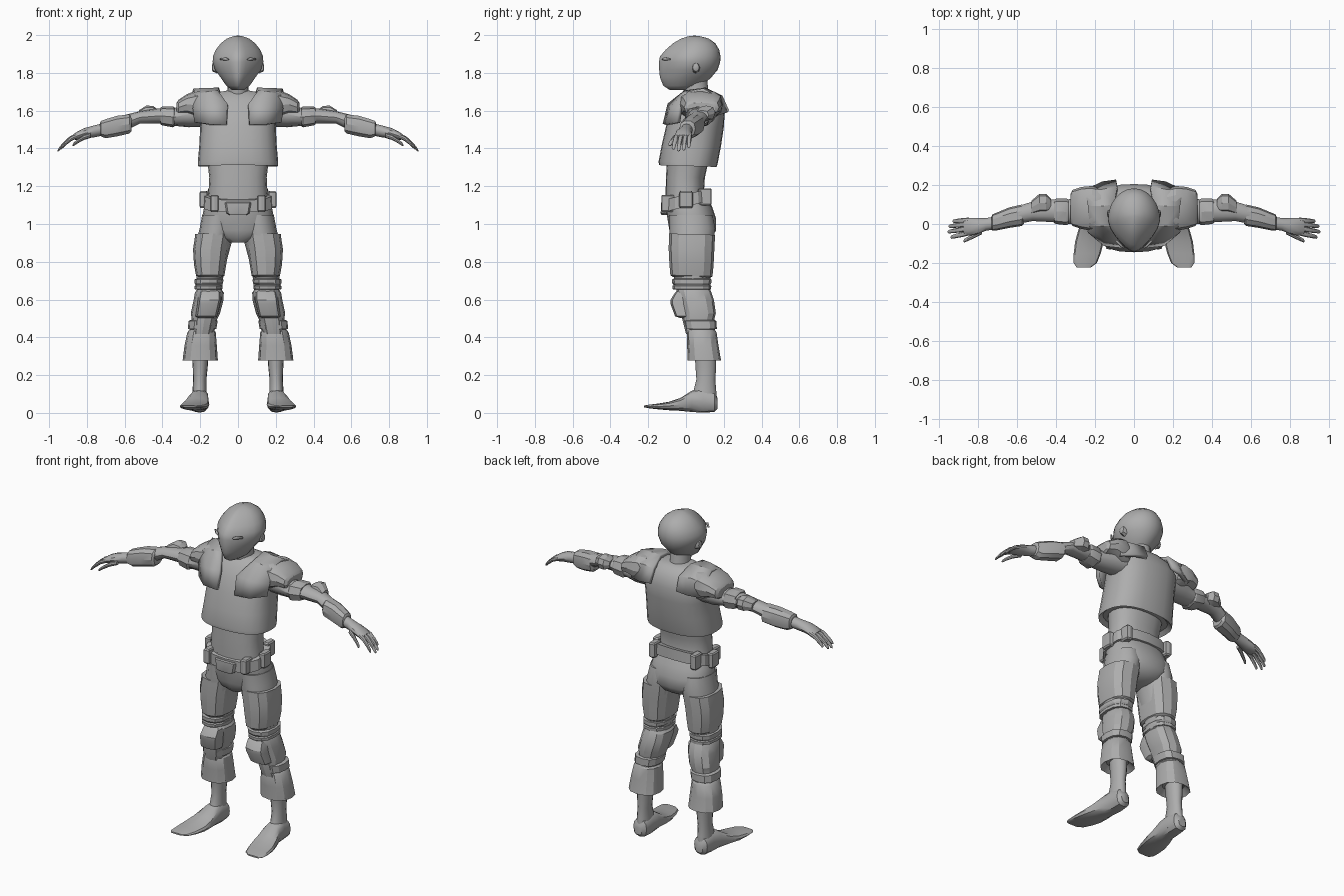
import bpy, bmesh, math

suit = bpy.data.materials.new("suit_grey")
suit.diffuse_color = (0.42, 0.42, 0.42, 1)


def finish(name, bm, mirror=False, angle=35):
    bmesh.ops.recalc_face_normals(bm, faces=bm.faces)
    me = bpy.data.meshes.new(name)
    bm.to_mesh(me)
    bm.free()
    ob = bpy.data.objects.new(name, me)
    bpy.context.collection.objects.link(ob)
    me.materials.append(suit)
    bpy.ops.object.select_all(action='DESELECT')
    ob.select_set(True)
    bpy.context.view_layer.objects.active = ob
    bpy.ops.object.shade_smooth_by_angle(angle=math.radians(angle))
    if mirror:
        ob.modifiers.new("mirror", 'MIRROR')
    return ob


def loft(name, rings, axis='z', n=12, p=1.0, mirror=False, pinch=0.0, shear=0.0, angle=35):
    """Skin rings of (position on axis, min a, max a, min b, max b)."""
    bm = bmesh.new()
    loops = []
    for t, a0, a1, b0, b1 in rings:
        loop = []
        for i in range(n):
            w = 2 * math.pi * i / n
            c, s = math.cos(w), math.sin(w)
            c = math.copysign(abs(c) ** p, c) if abs(c) > 1e-6 else 0
            s = math.copysign(abs(s) ** p, s) if abs(s) > 1e-6 else 0
            c *= 1 - pinch * max(0, -s) ** 1.5      # narrows towards the front
            a = (a0 + a1) / 2 + c * (a1 - a0) / 2
            b = (b0 + b1) / 2 + s * (b1 - b0) / 2
            co = {'x': (t, a, b), 'y': (a, t, b), 'z': (a, b, t + shear * b)}[axis]
            loop.append(bm.verts.new(co))
        loops.append(loop)
    for l, m in zip(loops, loops[1:]):
        for i in range(n):
            j = (i + 1) % n
            bm.faces.new((l[i], l[j], m[j], m[i]))
    bm.faces.new(loops[0])
    bm.faces.new(loops[-1])
    return finish(name, bm, mirror, angle)


def sheet(name, rows, thickness, mirror=True):
    """Plate made from rows of points, thickened."""
    bm = bmesh.new()
    g = [[bm.verts.new(c) for c in r] for r in rows]
    for r, s in zip(g, g[1:]):
        for i in range(len(r) - 1):
            bm.faces.new((r[i], r[i + 1], s[i + 1], s[i]))
    ob = finish(name, bm, mirror, 30)
    so = ob.modifiers.new("thickness", 'SOLIDIFY')
    so.thickness, so.offset = thickness, 0
    return ob


def sym(z, w, y0, y1):
    return (z, -w, w, y0, y1)


# Head, neck, ears and eye slits
loft("head", [sym(1.712, .03, -.085, .03), sym(1.735, .062, -.12, .085), sym(1.78, .093, -.138, .135),
              sym(1.82, .122, -.142, .168), sym(1.86, .134, -.143, .181), sym(1.89, .133, -.138, .183),
              sym(1.925, .118, -.108, .176), sym(1.96, .091, -.068, .155), sym(1.985, .058, -.025, .12),
              sym(1.997, .025, .015, .075), sym(2.0, .004, .04, .05)], n=24, pinch=.45, angle=60)
loft("neck", [sym(1.62, .075, -.01, .14), sym(1.70, .055, -.01, .12), sym(1.78, .06, -.03, .11)], n=16)
loft("ear", [(.11, .03, .075, 1.80, 1.86), (.134, .035, .07, 1.81, 1.855), (.138, .045, .06, 1.82, 1.84)],
     'x', 8, mirror=True)
sheet("eye_slit", [[(.05, -.122, 1.877), (.066, -.112, 1.885), (.092, -.085, 1.879)],
                   [(.05, -.122, 1.871), (.066, -.113, 1.869), (.092, -.085, 1.871)]], .009)

# Vest over the torso, with a flat hem
loft("vest", [sym(1.33, .19, -.12, .14), sym(1.31, .213, -.143, .162), sym(1.33, .213, -.145, .168),
              sym(1.42, .205, -.128, .185), sym(1.52, .200, -.105, .200), sym(1.60, .205, -.075, .205),
              sym(1.66, .18, -.04, .185), sym(1.70, .12, .0, .15), sym(1.71, .065, .02, .12)],
     n=24, p=.8, shear=-.03)
loft("waist", [sym(1.10, .165, -.108, .115), sym(1.17, .156, -.108, .095), sym(1.25, .152, -.106, .10),
               sym(1.36, .165, -.10, .125)], n=20, p=.85)

# Shoulder yoke running from the chest over the top to the back
sheet("yoke_plate", [[(.06, -.113, 1.53), (.15, -.103, 1.53), (.225, -.04, 1.54)],
                     [(.055, -.088, 1.635), (.15, -.075, 1.62), (.235, -.03, 1.61)],
                     [(.105, -.005, 1.70), (.16, -.005, 1.695), (.225, -.005, 1.68)],
                     [(.10, .10, 1.715), (.16, .09, 1.712), (.235, .09, 1.71)],
                     [(.085, .185, 1.675), (.16, .17, 1.675), (.25, .17, 1.665)],
                     [(.09, .218, 1.60), (.16, .208, 1.59), (.24, .17, 1.58)]], .022)
loft("shoulder_cap", [(.17, -.03, .18, 1.55, 1.712), (.215, -.035, .195, 1.555, 1.712),
                      (.27, -.025, .19, 1.58, 1.69), (.315, -.01, .175, 1.58, 1.66),
                      (.325, .005, .155, 1.585, 1.645)], 'x', 12, .75, True, angle=25)

# Arms: upper arm, elbow pad, forearm, cuff
loft("upper_arm", [(.15, .0, .16, 1.52, 1.66), (.26, .0, .15, 1.515, 1.65), (.34, .0, .125, 1.523, 1.615),
                   (.42, .01, .125, 1.535, 1.615), (.52, .015, .115, 1.535, 1.60),
                   (.60, .0, .09, 1.495, 1.58)], 'x', 12, mirror=True)
loft("upper_arm_band", [(.335, .0, .125, 1.52, 1.62), (.345, -.006, .13, 1.515, 1.625),
                        (.40, .0, .13, 1.525, 1.625), (.41, .005, .125, 1.53, 1.62)], 'x', 8, .75, True, angle=25)
loft("elbow_pad", [(.425, .07, .13, 1.56, 1.61), (.45, .06, .155, 1.55, 1.628),
                   (.485, .06, .155, 1.55, 1.630), (.525, .05, .12, 1.555, 1.605)], 'x', 8, .75, True, angle=25)
loft("forearm_guard", [(.565, .0, .085, 1.49, 1.575), (.575, -.01, .10, 1.48, 1.585),
                       (.64, -.02, .085, 1.465, 1.578), (.70, -.032, .06, 1.455, 1.56),
                       (.725, -.035, .05, 1.465, 1.55), (.73, -.025, .04, 1.475, 1.54)], 'x', 10, .8, True, angle=25)

# Hands: palm, four fingers and a thumb
loft("palm", [(.70, -.025, .04, 1.475, 1.54), (.76, -.035, .03, 1.462, 1.525), (.81, -.055, .03, 1.455, 1.512),
              (.85, -.06, .03, 1.448, 1.493), (.875, -.055, .025, 1.45, 1.475)], 'x', 12, mirror=True)
fingers = [("index_finger", .845, .94, -.045, -.068, 1.40), ("middle_finger", .85, .955, -.023, -.04, 1.39),
           ("ring_finger", .85, .95, .0, -.012, 1.395), ("little_finger", .845, .93, .02, .014, 1.41),
           ("thumb", .78, .875, -.04, -.088, 1.42)]
for name, x0, x1, y0, y1, z1 in fingers:
    rings = []
    for t, r in ((0, .013), (.4, .013), (.75, .011), (.95, .009), (1, .003)):
        x, y = x0 + (x1 - x0) * t, y0 + (y1 - y0) * t
        z = 1.472 + (z1 - 1.472) * t ** 1.6
        rings.append((x, y - r, y + r, z - r, z + r))
    loft(name, rings, 'x', 8, mirror=True)

# Pelvis, belt and belt pouches
loft("pelvis", [sym(.905, .05, -.05, .09), sym(.93, .12, -.075, .135), sym(.97, .185, -.088, .16),
                sym(1.03, .192, -.098, .16), sym(1.09, .180, -.11, .14), sym(1.14, .165, -.108, .115)], n=20, p=.85)
loft("belt", [sym(1.095, .17, -.105, .115), sym(1.095, .187, -.122, .132), sym(1.16, .183, -.122, .128),
              sym(1.16, .16, -.10, .11)], n=16, p=.75, shear=.25, angle=25)
loft("belt_buckle", [sym(1.05, .045, -.13, -.10), sym(1.06, .06, -.134, -.10), sym(1.115, .07, -.132, -.10),
                     sym(1.12, .065, -.125, -.10)], n=8, p=.4, angle=25)
for name, x, y, z in (("front_pouch", .125, -.095, 1.115), ("side_pouch", .183, .0, 1.135),
                      ("back_pouch", .14, .10, 1.15)):
    loft(name, [(z - .048, x - .016, x + .014, y - .03, y + .03), (z - .04, x - .022, x + .02, y - .036, y + .036),
                (z + .035, x - .022, x + .02, y - .036, y + .036), (z + .042, x - .016, x + .014, y - .03, y + .03)],
         n=8, p=.4, mirror=True, angle=25)

# Legs: thigh, thigh armour, bands, knee guard, trouser cuff
loft("upper_leg", [(.60, .09, .215, -.04, .125), (.75, .075, .222, -.07, .13), (.90, .035, .222, -.085, .145),
                   (.98, .02, .203, -.088, .155), (1.05, .03, .19, -.09, .14)], n=16, mirror=True)
loft("thigh_armour", [(.95, .055, .21, -.075, .14), (.95, .038, .227, -.09, .153), (.93, .04, .229, -.09, .153),
                      (.87, .050, .238, -.092, .150), (.79, .062, .233, -.088, .146), (.73, .072, .222, -.083, .14),
                      (.72, .085, .21, -.07, .125)], n=12, p=.8, mirror=True, shear=-.03, angle=25)
loft("thigh_band", [(.655, .095, .215, -.055, .12), (.658, .083, .23, -.07, .133), (.675, .081, .23, -.072, .134),
                    (.68, .088, .225, -.065, .128), (.69, .079, .23, -.073, .134), (.71, .077, .23, -.074, .135),
                    (.715, .09, .215, -.06, .12)], n=12, p=.8, mirror=True, angle=25)
loft("knee_sleeve", [(.42, .13, .25, .0, .155), (.50, .11, .245, -.02, .15), (.53, .095, .25, -.02, .158),
                     (.60, .077, .235, -.04, .148), (.64, .075, .228, -.05, .135), (.66, .09, .215, -.05, .125)],
     n=12, p=.85, mirror=True, angle=25)
loft("knee_pad", [(.505, .125, .215, -.03, .05), (.515, .11, .225, -.058, .05), (.58, .095, .215, -.082, .04),
                  (.60, .09, .213, -.083, .04), (.64, .09, .205, -.058, .03), (.65, .10, .195, -.045, .03)],
     n=8, p=.55, mirror=True, angle=25)
loft("calf_band", [(.445, .125, .255, .01, .15), (.448, .115, .265, -.005, .163), (.49, .107, .262, -.012, .162),
                   (.495, .12, .25, .0, .15)], n=12, p=.8, mirror=True, angle=25)
loft("trouser_cuff", [(.31, .14, .26, .04, .155), (.28, .106, .293, .008, .186), (.30, .108, .291, .008, .182),
                      (.36, .112, .283, .006, .172), (.43, .118, .268, .004, .162), (.445, .13, .255, .01, .15)],
     n=12, p=.85, mirror=True, angle=30)

# Lower leg and foot
loft("ankle", [(.03, .16, .245, .03, .163), (.07, .163, .244, .025, .165), (.12, .166, .241, .04, .160),
               (.18, .167, .237, .055, .155), (.25, .16, .24, .05, .16), (.34, .155, .245, .045, .16)],
     n=16, mirror=True)
loft("foot", [(.168, .18, .23, .025, .08), (.15, .16, .248, .008, .11), (.09, .155, .253, .004, .13),
              (.03, .155, .262, .008, .12), (-.03, .152, .285, .014, .082), (-.09, .155, .302, .017, .062),
              (-.15, .17, .309, .022, .052), (-.20, .19, .309, .028, .046), (-.222, .22, .295, .033, .042)],
     'y', 12, .75, True)

# Rest the soles on the ground
for ob in bpy.context.collection.objects:
    ob.location.z -= .003
